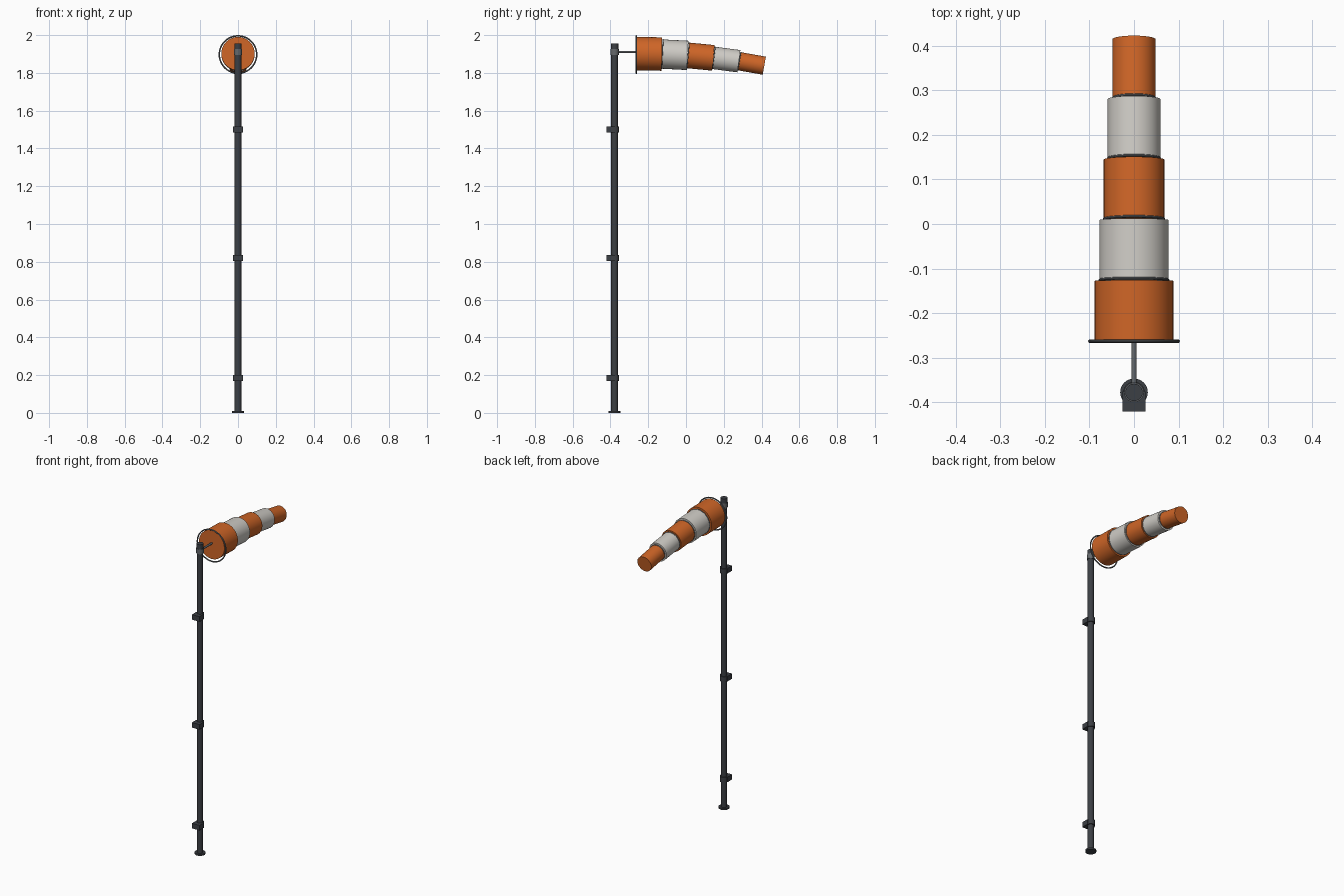
import bpy, math
from mathutils import Vector

if "Cube" in bpy.data.objects:
    bpy.data.objects.remove(bpy.data.objects["Cube"])


def material(name, rgb):
    m = bpy.data.materials.new(name)
    m.diffuse_color = (*rgb, 1)
    m.use_nodes = True
    m.node_tree.nodes["Principled BSDF"].inputs["Base Color"].default_value = m.diffuse_color
    return m


ORANGE = material("orange_fabric", (0.62, 0.13, 0.02))
WHITE = material("white_fabric", (0.62, 0.60, 0.56))
DARK = material("dark_metal", (0.045, 0.05, 0.058))
STEEL = material("steel", (0.13, 0.14, 0.15))


def finish(name, mat, smooth=True):
    o = bpy.context.object
    o.name = name
    o.data.materials.append(mat)
    if smooth:
        bpy.ops.object.shade_smooth_by_angle(angle=math.radians(35))
    return o


def rod(name, a, b, r, mat, sides=32):
    a, b = Vector(a), Vector(b)
    d = b - a
    bpy.ops.mesh.primitive_cylinder_add(
        vertices=sides, radius=r, depth=d.length, location=(a + b) / 2,
        rotation=d.to_track_quat('Z', 'Y').to_euler())
    return finish(name, mat)


def hoop(name, loc, tilt, major, minor, mat):
    bpy.ops.mesh.primitive_torus_add(
        major_segments=48, minor_segments=10, major_radius=major,
        minor_radius=minor, location=loc,
        rotation=(math.pi / 2 - tilt, 0, 0))
    return finish(name, mat)


def box(name, loc, size, mat):
    bpy.ops.mesh.primitive_cube_add(size=1, location=loc)
    bpy.context.object.scale = size
    bpy.ops.object.transform_apply(location=False, rotation=False, scale=True)
    return finish(name, mat, smooth=False)


PY = -0.378  # pole position

# Pole, foot flange and top cap
rod("pole", (0, PY, 0), (0, PY, 1.93), 0.018, DARK)
rod("foot_flange", (0, PY, 0), (0, PY, 0.01), 0.031, DARK)
rod("pole_cap", (0, PY, 1.92), (0, PY, 1.955), 0.0195, DARK)

# Wall brackets with clamp collars
for i, z in enumerate((0.185, 0.82, 1.5), 1):
    rod(f"clamp_collar_{i}", (0, PY, z - 0.016), (0, PY, z + 0.016), 0.024, DARK)
    box(f"wall_bracket_{i}", (0, -0.3985, z), (0.052, 0.045, 0.032), DARK)

# Swivel and arm
rod("swivel", (0, PY, 1.896), (0, PY, 1.926), 0.022, STEEL)
rod("arm", (0, PY, 1.911), (0, -0.255, 1.911), 0.006, STEEL, 16)

# Mouth hoop
hoop("mouth_hoop", (0, -0.263, 1.897), 0, 0.099, 0.004, STEEL)

# Drooping sock, alternating bands with dark joint hoops
p = Vector((0, -0.262, 1.902))
bands = ((0.0885, 1), (0.0775, 3), (0.068, 5.5), (0.0594, 7.5), (0.0485, 10))
for i, (r, deg) in enumerate(bands):
    t = math.radians(deg)
    d = Vector((0, math.cos(t), -math.sin(t)))
    q = p + d * 0.1365
    rod(f"sock_band_{i + 1}", p, q - d * 0.002, r, (ORANGE, WHITE)[i % 2], 48)
    if i:
        hoop(f"joint_hoop_{i}", p, t, r - 0.001, 0.003, STEEL)
    p = q
